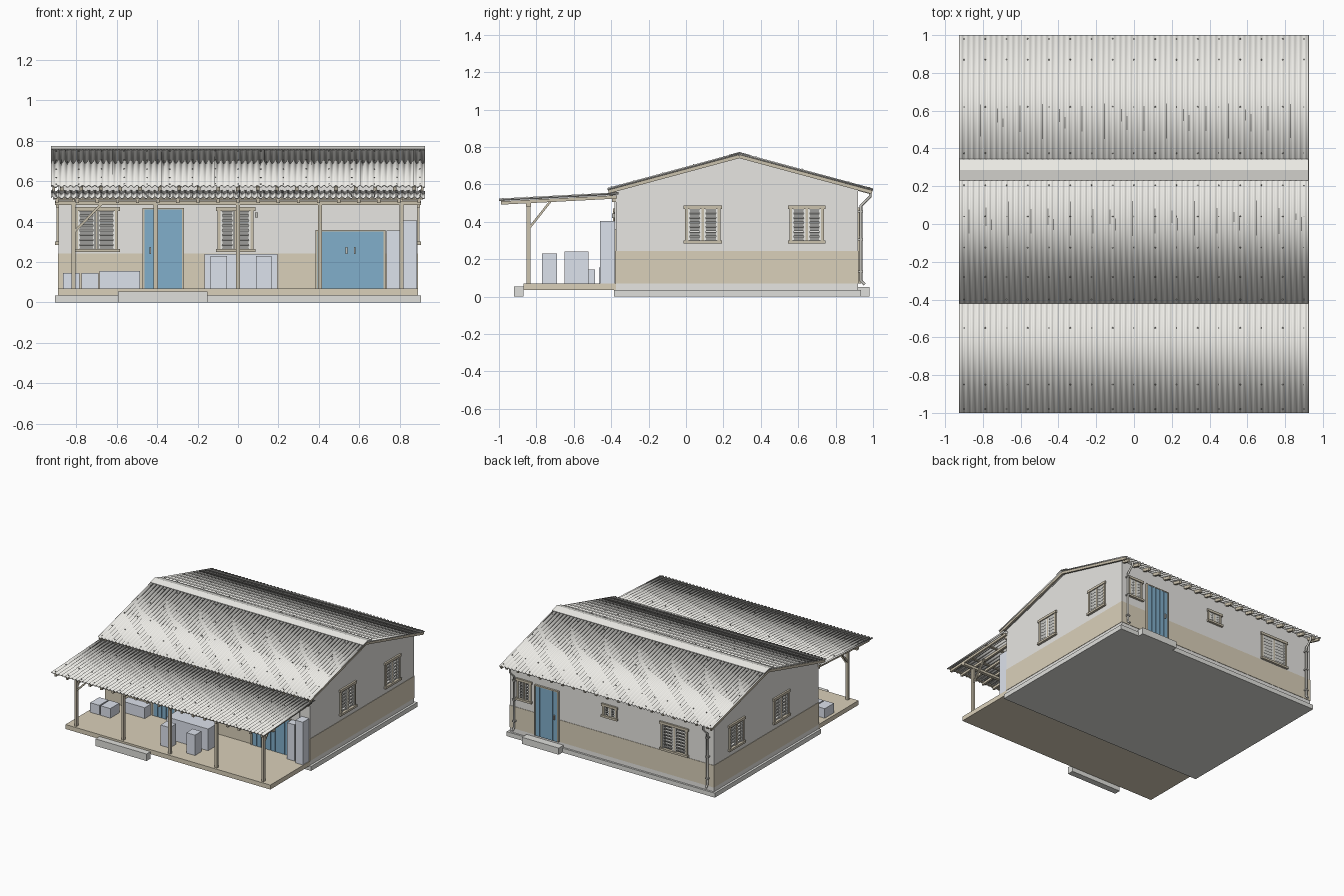
import bpy, bmesh, math
from mathutils import Vector, Matrix

if "Cube" in bpy.data.objects:
    bpy.data.objects.remove(bpy.data.objects["Cube"])


def mat(name, r, g, b):
    m = bpy.data.materials.new(name)
    m.diffuse_color = (r, g, b, 1)
    m.use_nodes = True
    m.node_tree.nodes["Principled BSDF"].inputs["Base Color"].default_value = m.diffuse_color
    return m


PLASTER = mat("plaster", .80, .79, .76)
DADO = mat("tan_paint", .70, .63, .49)
WOOD = mat("timber", .60, .54, .42)
BLUE = mat("blue_paint", .22, .43, .60)
ROOF = mat("roof_sheet", .86, .85, .81)
CONC = mat("concrete", .74, .74, .71)
GOODS = mat("pale_blue", .72, .76, .84)
SLAT = mat("slat_paint", .85, .85, .81)
METAL = mat("pipe_metal", .55, .54, .50)


def finish(name, bm, m):
    bmesh.ops.recalc_face_normals(bm, faces=bm.faces)
    me = bpy.data.meshes.new(name)
    bm.to_mesh(me)
    bm.free()
    ob = bpy.data.objects.new(name, me)
    bpy.context.collection.objects.link(ob)
    me.materials.append(m)
    return ob


def add_box(bm, x0, x1, y0, y1, z0, z1, M=Matrix(), tilt=0):
    c = Vector(((x0 + x1) / 2, (y0 + y1) / 2, (z0 + z1) / 2))
    T = M @ Matrix.Translation(c) @ Matrix.Rotation(tilt, 4, 'X') @ Matrix.Diagonal((x1 - x0, y1 - y0, z1 - z0, 1))
    bmesh.ops.create_cube(bm, size=1, matrix=T)


def boxes(name, m, dims, M=Matrix()):
    bm = bmesh.new()
    for d in dims:
        add_box(bm, *d[:6], M, *d[6:])
    return finish(name, bm, m)


def beams(name, m, segs, w, h):
    """Square timbers running from p to q."""
    bm = bmesh.new()
    for p, q in segs:
        p, q = Vector(p), Vector(q)
        d = (q - p).normalized()
        side = d.cross(Vector((0, 0, 1))).normalized()
        R = Matrix((side, d, side.cross(d))).transposed().to_4x4()
        L = (q - p).length
        add_box(bm, -w / 2, w / 2, -L / 2, L / 2, -h / 2, h / 2, Matrix.Translation((p + q) / 2) @ R)
    return finish(name, bm, m)


RY, RZ, SL = .285, .765, .27          # ridge position and roof slope


def roof_z(y):
    return RZ - SL * abs(y - RY)


def porch_z(y):
    return .518 + .052 * (y + 1)


# ---- foundation, porch slab, steps
boxes("foundation", CONC, [(-.905, .905, -.385, .935, 0, .035)])
boxes("porch_slab", DADO, [(-.89, .89, -.87, -.375, .035, .07)])
boxes("front_step", CONC, [(-.595, -.15, -.92, -.87, 0, .055)])
boxes("rear_step", CONC, [(.42, .74, .92, .98, 0, .052)])

# ---- gabled wall body
bm = bmesh.new()
prof = [(-.375, .035), (.92, .035), (.92, roof_z(.92) - .012), (RY, RZ - .012), (-.375, roof_z(-.375) - .012)]
f = bm.faces.new([bm.verts.new((-.887, y, z)) for y, z in prof])
ext = bmesh.ops.extrude_face_region(bm, geom=[f])
bmesh.ops.translate(bm, vec=(1.774, 0, 0), verts=[v for v in ext["geom"] if isinstance(v, bmesh.types.BMVert)])
walls = finish("walls", bm, PLASTER)
boxes("dado_band", DADO, [(-.89, .89, -.378, .923, .07, .243)])


# ---- shuttered windows, local x along wall and local -y outwards
def face(side, c):
    ang, loc = {"front": (0, (c, -.375, 0)), "back": (math.pi, (c, .92, 0)),
                "right": (math.pi / 2, (.887, c, 0)), "left": (-math.pi / 2, (-.887, c, 0))}[side]
    return Matrix.Translation(loc) @ Matrix.Rotation(ang, 4, 'Z')


cut = bmesh.new()


def window(name, side, c, w, z0, z1):
    M = face(side, c)
    h = w / 2
    add_box(cut, -h, h, -.05, .04, z0, z1, M)
    t = .012
    boxes(name + "_frame", WOOD, [
        (-h - t, -h + .003, -.010, .02, z0, z1), (h - .003, h + t, -.010, .02, z0, z1),
        (-h - .02, h + .02, -.014, .02, z1 - .003, z1 + .016),
        (-h - .02, h + .02, -.018, .02, z0 - .013, z0 + .003), (-.006, .006, -.006, .012, z0, z1)], M)
    n = max(4, round((z1 - z0) / .024))
    step = (z1 - z0) / n
    dims = []
    for s in (-1, 1):
        a, b = sorted((s * .007, s * (h - .003)))
        dims += [(a, a + .010, -.005, .008, z0, z1), (b - .010, b, -.005, .008, z0, z1)]
        dims += [(a + .008, b - .008, -.0025, .0025, z0 + i * step + .001, z0 + (i + 1) * step - .001, .6)
                 for i in range(n)]
    boxes(name + "_louvres", SLAT, dims, M)


window("front_window_left", "front", -.70, .19, .262, .455)
window("front_window_middle", "front", -.012, .155, .262, .455)
for s in ("left", "right"):
    window(s + "_window_front", s, .09, .165, .298, .472)
    window(s + "_window_rear", s, .645, .16, .298, .472)
window("rear_window_small", "back", .76, .10, .32, .46)
window("rear_window_vent", "back", .015, .10, .385, .46)
window("rear_window_large", "back", -.545, .21, .262, .455)
cutter = finish("window_cutter", cut, PLASTER)
cutter.hide_render = cutter.hide_viewport = True
bo = walls.modifiers.new("openings", 'BOOLEAN')
bo.object, bo.operation, bo.solver = cutter, 'DIFFERENCE', 'EXACT'


# ---- plank doors
def door(name, side, c, w, z1, n, handles):
    M = face(side, c)
    h, p = w / 2, w / n
    boxes(name + "_planks", BLUE, [(-h + i * p + .002, -h + (i + 1) * p - .002, -.014, 0, .07, z1) for i in range(n)]
          + [(-h, h, -.010, 0, .07, z1)], M)
    boxes(name + "_frame", WOOD, [(-h - .010, -h, -.016, 0, .07, z1 + .008), (h, h + .010, -.016, 0, .07, z1 + .008),
                                  (-h, h, -.016, 0, z1, z1 + .008)], M)
    boxes(name + "_handle", METAL, [(x - .004, x + .004, -.024, -.012, .24, .275) for x in handles], M)


door("front_door", "front", -.37, .185, .46, 5, [-.065])
door("double_door", "front", .557, .325, .35, 8, [-.02, .02])
door("rear_door", "back", .56, .19, .46, 5, [.07])
boxes("wall_panel", PLASTER, [(.165, .80, -.381, -.37, .358, .53)])
boxes("wall_lamp", METAL, [(.083, .099, -.395, -.375, .42, .445)])


# ---- corrugated roof sheets
def sheet(name, y0, y1, zf):
    bm = bmesh.new()
    waves, k = 62, 6
    rows = []
    for y in (y0, y1):
        rows.append([bm.verts.new((-.925 + 1.85 * i / (waves * k), y, zf(y) + .005 * math.sin(math.tau * i / k)))
                     for i in range(waves * k + 1)])
    for i in range(waves * k):
        bm.faces.new((rows[0][i], rows[0][i + 1], rows[1][i + 1], rows[1][i]))
    for fc in bm.faces:
        fc.smooth = True
    ob = finish(name, bm, ROOF)
    so = ob.modifiers.new("thickness", 'SOLIDIFY')
    so.thickness, so.offset = .004, 0


sheet("front_roof", -.42, RY, roof_z)
sheet("rear_roof", RY, 1.0, roof_z)
sheet("porch_roof", -1.0, -.36, porch_z)

# ridge cap
bm = bmesh.new()
row = [[bm.verts.new((x, y, roof_z(y) + .008)) for y in (.23, RY, .345)] for x in (-.925, .925)]
for i in (0, 1):
    bm.faces.new((row[0][i], row[0][i + 1], row[1][i + 1], row[1][i]))
cap = finish("ridge_cap", bm, ROOF)
cap.modifiers.new("thickness", 'SOLIDIFY').thickness = .004

# roof screws
bm = bmesh.new()
for zf, ys in ((roof_z, (.98, .87, .62, .375, .205, .04, -.125, -.28, -.40)), (porch_z, (-.98, -.85, -.55))):
    for y in ys:
        for i in range(17):
            bmesh.ops.create_cone(bm, cap_ends=True, segments=6, radius1=.004, radius2=.003, depth=.006,
                                  matrix=Matrix.Translation((-.90 + i * .1125, y, zf(y) + .006)))
finish("roof_screws", bm, METAL)

# ---- roof timbers: barge boards, rafters, purlins
segs, raft = [], []
for ye in (-.415, .995):
    for x in (-.912, .912):
        segs.append(((x, RY, RZ - .015), (x, ye, roof_z(ye) - .015)))
    yt = ye + (.01 if ye < 0 else -.01)
    yw = -.36 if ye < 0 else .90
    for i in range(19):
        x = -.873 + i * .097
        raft.append(((x, yw, roof_z(yw) - .017), (x, yt, roof_z(yt) - .017)))
beams("barge_boards", WOOD, segs, .014, .020)
beams("rafter_tails", WOOD, raft, .018, .022)
beams("porch_rafters", WOOD, [((-.895 + i * .0995, -.99, porch_z(-.99) - .018),
                               (-.895 + i * .0995, -.37, porch_z(-.37) - .018)) for i in range(19)], .016, .018)
beams("porch_purlins", WOOD, [((-.915, y, porch_z(y) - .007), (.915, y, porch_z(y) - .007))
                              for y in (-.98, -.78, -.58, -.40)], .018, .008)

# ---- porch frame
boxes("porch_beam", WOOD, [(-.905, .905, -.855, -.83, .482, .502)])
boxes("wall_plate", WOOD, [(-.89, .89, -.395, -.375, .505, .525)])
XS = (-.815, -.407, 0, .405, .81)
boxes("porch_posts", WOOD, [(x - .010, x + .010, -.853, -.832, .07, .485) for x in XS])
beams("porch_braces", WOOD, [((x, -.835, .37), (x, -.72, .515)) for x in (-.815, .81)]
      + [((-.81, -.842, .35), (-.675, -.842, .487))], .012, .012)

# ---- goods and furniture on the porch
boxes("cool_cabinet", GOODS, [(.82, .885, -.46, -.38, .07, .405)])
boxes("shelf_unit", GOODS, [(.735, .80, -.44, -.38, .07, .355)])
boxes("porch_table", GOODS, [(-.165, .195, -.65, -.52, .07, .24)])
boxes("porch_stools", GOODS, [(-.135, -.055, -.77, -.69, .07, .23), (.09, .165, -.77, -.69, .07, .23)])
boxes("crates", GOODS, [(-.865, -.785, -.60, -.487, .07, .145), (-.775, -.69, -.60, -.487, .07, .145)])
boxes("wall_bench", GOODS, [(-.685, -.485, -.465, -.385, .07, .155)])

# ---- rear downpipes
for s, label in ((1, "right"), (-1, "left")):
    cu = bpy.data.curves.new("downpipe_" + label, 'CURVE')
    cu.dimensions, cu.bevel_depth, cu.bevel_resolution, cu.use_fill_caps = '3D', .008, 2, True
    sp = cu.splines.new('POLY')
    pts = [(.985, .56), (.985, .535), (.935, .485), (.935, .085), (.955, .065)]
    sp.points.add(len(pts) - 1)
    for pt, (y, z) in zip(sp.points, pts):
        pt.co = (s * .84, y, z, 1)
    ob = bpy.data.objects.new("downpipe_" + label, cu)
    bpy.context.collection.objects.link(ob)
    cu.materials.append(METAL)
boxes("pipe_clips", METAL, [(s * .84 - .012, s * .84 + .012, .918, .945, z, z + .010)
                            for s in (-1, 1) for z in (.13, .30, .45)])
